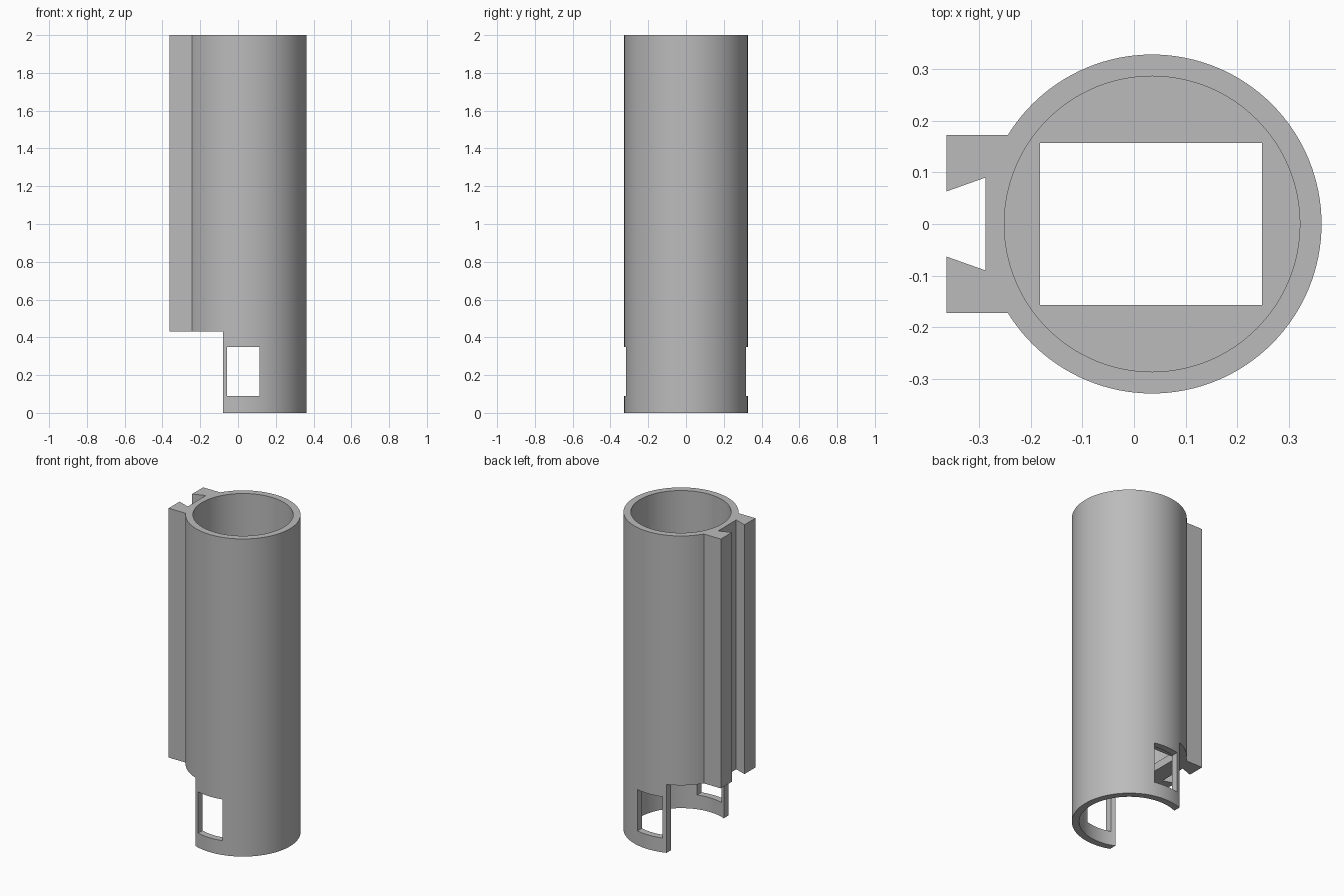
import bpy, bmesh, math

cube = bpy.data.objects.get("Cube")
if cube:
    bpy.data.objects.remove(cube, do_unlink=True)

CX, R_OUT, R_IN = 0.035, 0.328, 0.286      # tube axis and radii
STEP, SHELF_TOP, TOP = 0.43, 0.48, 2.0     # heights

grey = bpy.data.materials.new("plain grey")
grey.use_nodes = True
grey.diffuse_color = (0.5, 0.5, 0.5, 1)
grey.node_tree.nodes["Principled BSDF"].inputs["Base Color"].default_value = (0.5, 0.5, 0.5, 1)


def prism(name, profile, z0, z1):
    """Extrude a counter-clockwise outline from z0 to z1."""
    bm = bmesh.new()
    low = [bm.verts.new((x, y, z0)) for x, y in profile]
    high = [bm.verts.new((x, y, z1)) for x, y in profile]
    bm.faces.new(low[::-1])
    bm.faces.new(high)
    n = len(profile)
    for i in range(n):
        j = (i + 1) % n
        bm.faces.new((low[i], low[j], high[j], high[i]))
    mesh = bpy.data.meshes.new(name)
    bm.to_mesh(mesh)
    bm.free()
    mesh.materials.append(grey)
    ob = bpy.data.objects.new(name, mesh)
    bpy.context.collection.objects.link(ob)
    return ob


def circle(r, n=128):
    return [(CX + r * math.cos(2 * math.pi * i / n), r * math.sin(2 * math.pi * i / n))
            for i in range(n)]


def rect(x0, x1, y):
    return [(x0, -y), (x1, -y), (x1, y), (x0, y)]


def combine(target, tool, operation="DIFFERENCE"):
    tool.hide_render = True
    mod = target.modifiers.new(tool.name, "BOOLEAN")
    mod.operation, mod.solver, mod.object = operation, "EXACT", tool
    bpy.ops.object.select_all(action="DESELECT")
    bpy.context.view_layer.objects.active = target
    target.select_set(True)
    bpy.ops.object.modifier_apply(modifier=mod.name)
    bpy.data.objects.remove(tool, do_unlink=True)


# Tube with a rail block along its right side
tube = prism("tube_with_rail", circle(R_OUT), 0, TOP)
combine(tube, prism("rail_block", rect(-0.363, -0.1, 0.172), 0, TOP), "UNION")

# Bores above and below the inner shelf, and the shelf's rectangular opening
combine(tube, prism("upper_bore", circle(R_IN), SHELF_TOP, TOP + 0.1))
combine(tube, prism("lower_bore", circle(R_IN), -0.1, STEP))
combine(tube, prism("shelf_opening", rect(-0.182, 0.248, 0.157), 0.3, 0.6))

# Dovetail slot in the rail
dovetail = [(-0.4, -0.05), (-0.363, -0.063), (-0.287, -0.09),
            (-0.287, 0.09), (-0.363, 0.063), (-0.4, 0.05)]
combine(tube, prism("dovetail_slot", dovetail, -0.1, TOP + 0.1))

# Open lower side and the pair of windows
combine(tube, prism("lower_cutaway", rect(-0.6, -0.08, 0.6), -0.1, STEP))
combine(tube, prism("window_cut", rect(-0.057, 0.115, 0.6), 0.09, 0.35))

bpy.ops.object.select_all(action="DESELECT")
bpy.context.view_layer.objects.active = tube
tube.select_set(True)
bpy.ops.object.shade_smooth_by_angle(angle=math.radians(25))
